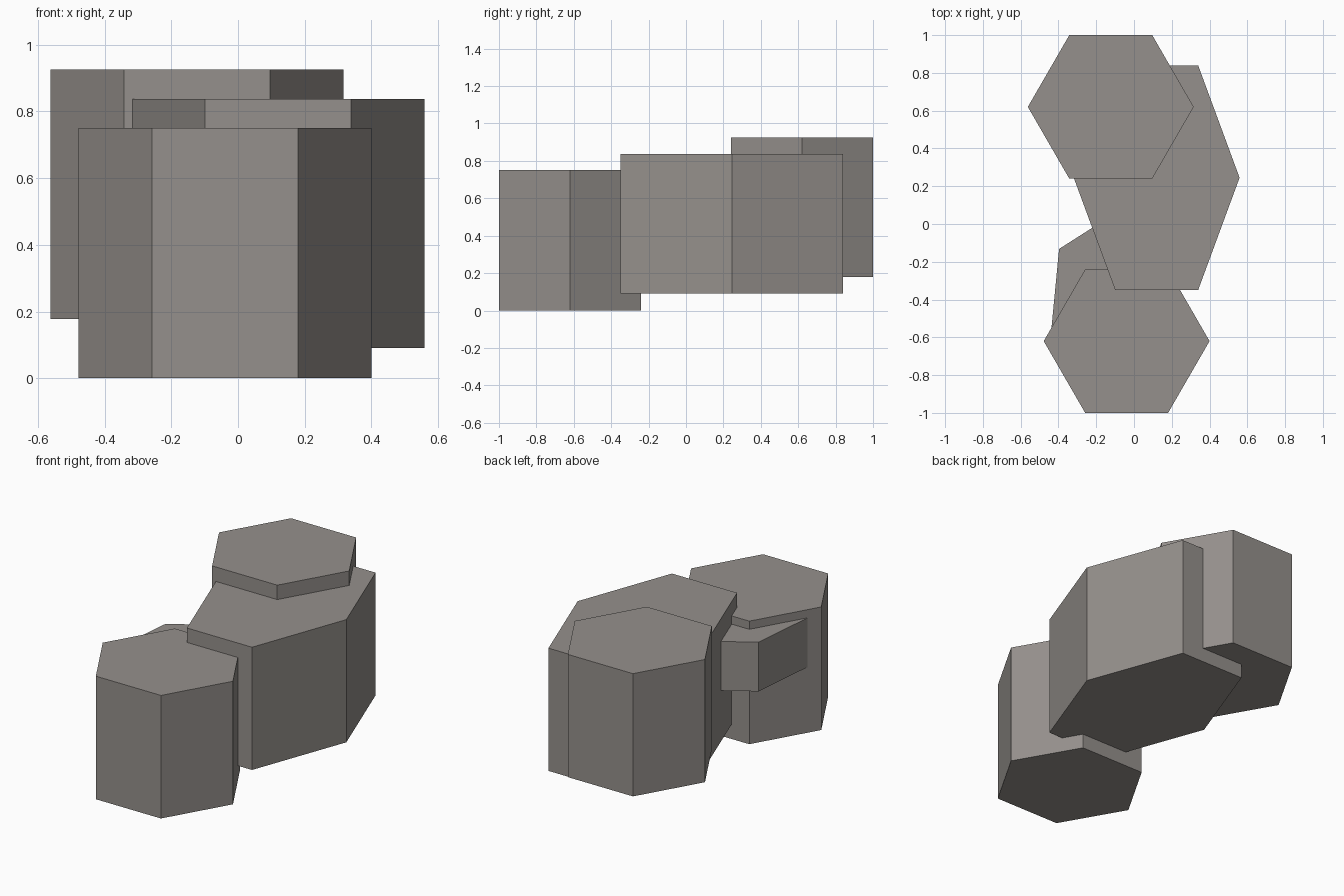
import bpy, bmesh
from math import radians
from mathutils import Matrix

if "Cube" in bpy.data.objects:
    bpy.data.objects.remove(bpy.data.objects["Cube"])

stone = bpy.data.materials.new("warm_grey_stone")
stone.diffuse_color = (0.30, 0.28, 0.262, 1)
stone.use_nodes = True
stone.node_tree.nodes["Principled BSDF"].inputs["Base Color"].default_value = stone.diffuse_color


def hex_column(name, cx, cy, half_x, half_y, z0, z1, turn=0):
    """Six-sided upright prism with points along its local x axis."""
    profile = [(1, 0), (0.5, 1), (-0.5, 1), (-1, 0), (-0.5, -1), (0.5, -1)]
    bm = bmesh.new()
    base = bm.faces.new([bm.verts.new((x * half_x, y * half_y, z0)) for x, y in profile])
    top = bmesh.ops.extrude_face_region(bm, geom=[base])["geom"]
    bmesh.ops.translate(bm, vec=(0, 0, z1 - z0),
                        verts=[v for v in top if isinstance(v, bmesh.types.BMVert)])
    bmesh.ops.transform(bm, verts=bm.verts,
                        matrix=Matrix.Translation((cx, cy, 0)) @ Matrix.Rotation(radians(turn), 4, "Z"))
    bmesh.ops.recalc_face_normals(bm, faces=bm.faces)
    mesh = bpy.data.meshes.new(name)
    bm.to_mesh(mesh)
    bm.free()
    mesh.materials.append(stone)
    obj = bpy.data.objects.new(name, mesh)
    bpy.context.collection.objects.link(obj)
    return obj


# three stepped columns, rising towards the back
hex_column("front_column", -0.039, -0.62, 0.439, 0.38, 0.0, 0.75)
hex_column("middle_column", 0.12, 0.245, 0.439, 0.595, 0.09, 0.838)
hex_column("back_column", -0.123, 0.62, 0.439, 0.38, 0.178, 0.926)

# thin turned block wedged between the front and middle columns
hex_column("wedged_block", -0.108, -0.406, 0.49, 0.3136, 0.40, 0.70, turn=84.5)
